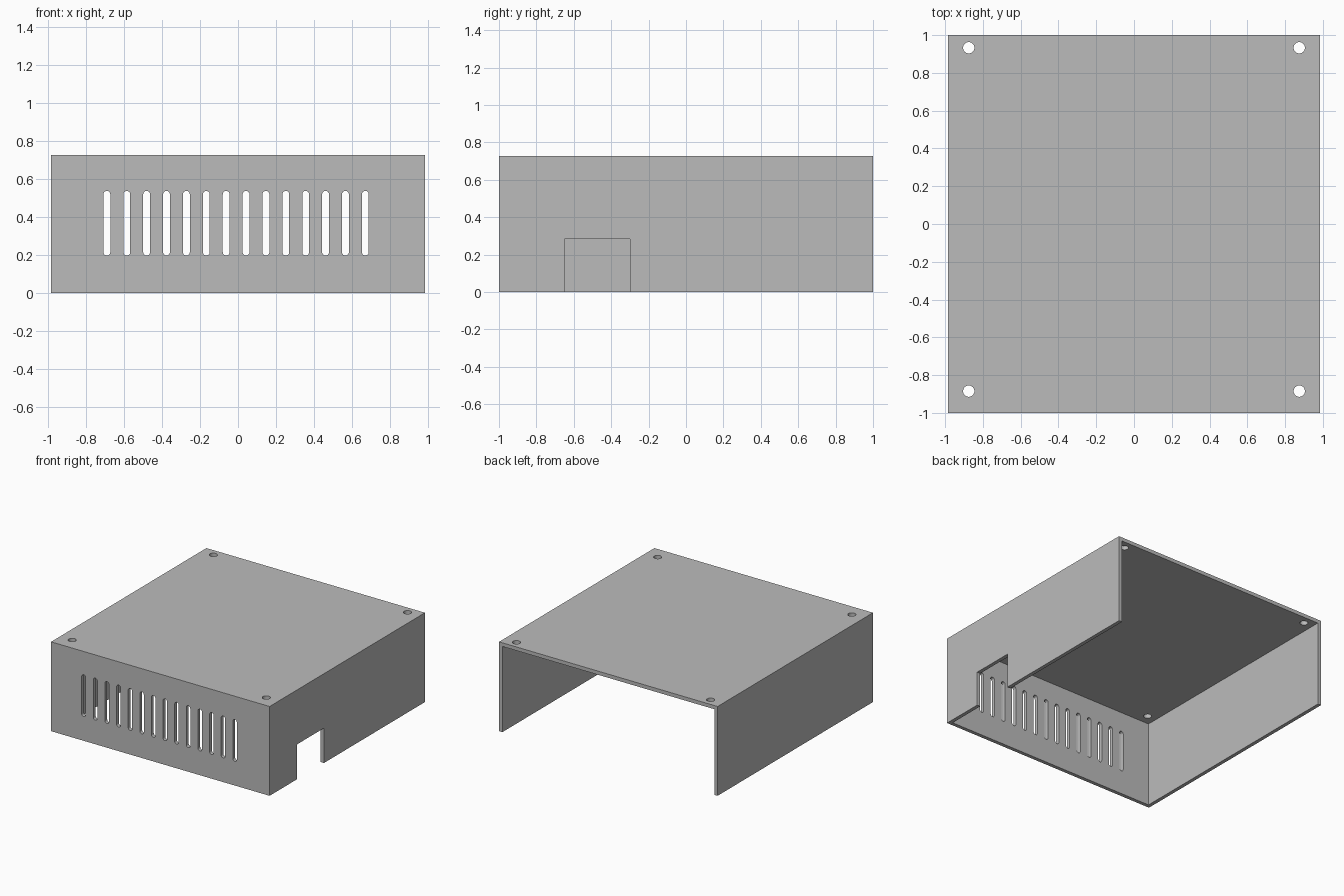
import bpy, bmesh, math

cube = bpy.data.objects.get("Cube")
if cube:
    bpy.data.objects.remove(cube, do_unlink=True)

W, D, H, T = 1.97, 2.0, 0.728, 0.03   # width, depth, height, sheet thickness

grey = bpy.data.materials.new("plain grey")
grey.use_nodes = True
colour = (0.5, 0.5, 0.5, 1)
grey.diffuse_color = colour
grey.node_tree.nodes["Principled BSDF"].inputs["Base Color"].default_value = colour


def to_object(name, bm):
    bmesh.ops.recalc_face_normals(bm, faces=bm.faces)
    mesh = bpy.data.meshes.new(name)
    bm.to_mesh(mesh)
    bm.free()
    mesh.materials.append(grey)
    obj = bpy.data.objects.new(name, mesh)
    bpy.context.collection.objects.link(obj)
    return obj


def add_box(bm, lo, hi):
    verts = bmesh.ops.create_cube(bm, size=1)["verts"]
    for v in verts:
        v.co = [(a + b) / 2 + c * (b - a) for a, b, c in zip(lo, hi, v.co)]


def add_prism(bm, points, direction):
    face = bm.faces.new([bm.verts.new(p) for p in points])
    new = bmesh.ops.extrude_face_region(bm, geom=[face])["geom"]
    bmesh.ops.translate(bm, vec=direction,
                        verts=[g for g in new if isinstance(g, bmesh.types.BMVert)])


def box(name, lo, hi):
    bm = bmesh.new()
    add_box(bm, lo, hi)
    return to_object(name, bm)


def cut(target, cutter):
    cutter.hide_render = True
    mod = target.modifiers.new(cutter.name, "BOOLEAN")
    mod.operation = "DIFFERENCE"
    mod.solver = "EXACT"
    mod.object = cutter
    bpy.context.view_layer.objects.active = target
    bpy.ops.object.modifier_apply(modifier=mod.name)
    bpy.data.objects.remove(cutter, do_unlink=True)


# Sheet cover: top, front and two sides, open at the back and underneath
cover = box("enclosure_cover", (-W / 2, -D / 2, 0), (W / 2, D / 2, H))
cut(cover, box("cavity", (-W / 2 + T, -D / 2 + T, -1), (W / 2 - T, D, H - T)))

# Cable notch in the left side wall
cut(cover, box("side_notch", (W / 2 - 0.1, -0.65, -0.1), (W / 2 + 0.1, -0.30, 0.284)))

# Row of round-ended vent slots in the front wall
bm = bmesh.new()
count, pitch, r, low, high = 14, 0.1048, 0.018, 0.197, 0.538
for i in range(count):
    x = -0.01 + (i - (count - 1) / 2) * pitch
    outline = []
    for centre, start in ((high - r, 0), (low + r, math.pi)):
        for k in range(13):
            a = start + math.pi * k / 12
            outline.append((x + r * math.cos(a), -D / 2 - 0.1, centre + r * math.sin(a)))
    add_prism(bm, outline, (0, 0.2, 0))
cut(cover, to_object("vent_slots", bm))

# Screw holes in the four corners of the top
bm = bmesh.new()
for x in (-0.875, 0.875):
    for y in (-0.885, 0.933):
        ring = [math.tau * k / 32 for k in range(32)]
        add_prism(bm, [(x + 0.03 * math.cos(a), y + 0.03 * math.sin(a), H - 0.1)
                       for a in ring], (0, 0, 0.2))
cut(cover, to_object("screw_holes", bm))

# Smooth only the rounded slot ends and hole walls
bpy.ops.object.select_all(action="DESELECT")
cover.select_set(True)
bpy.context.view_layer.objects.active = cover
bpy.ops.object.shade_smooth_by_angle(angle=math.radians(30))
